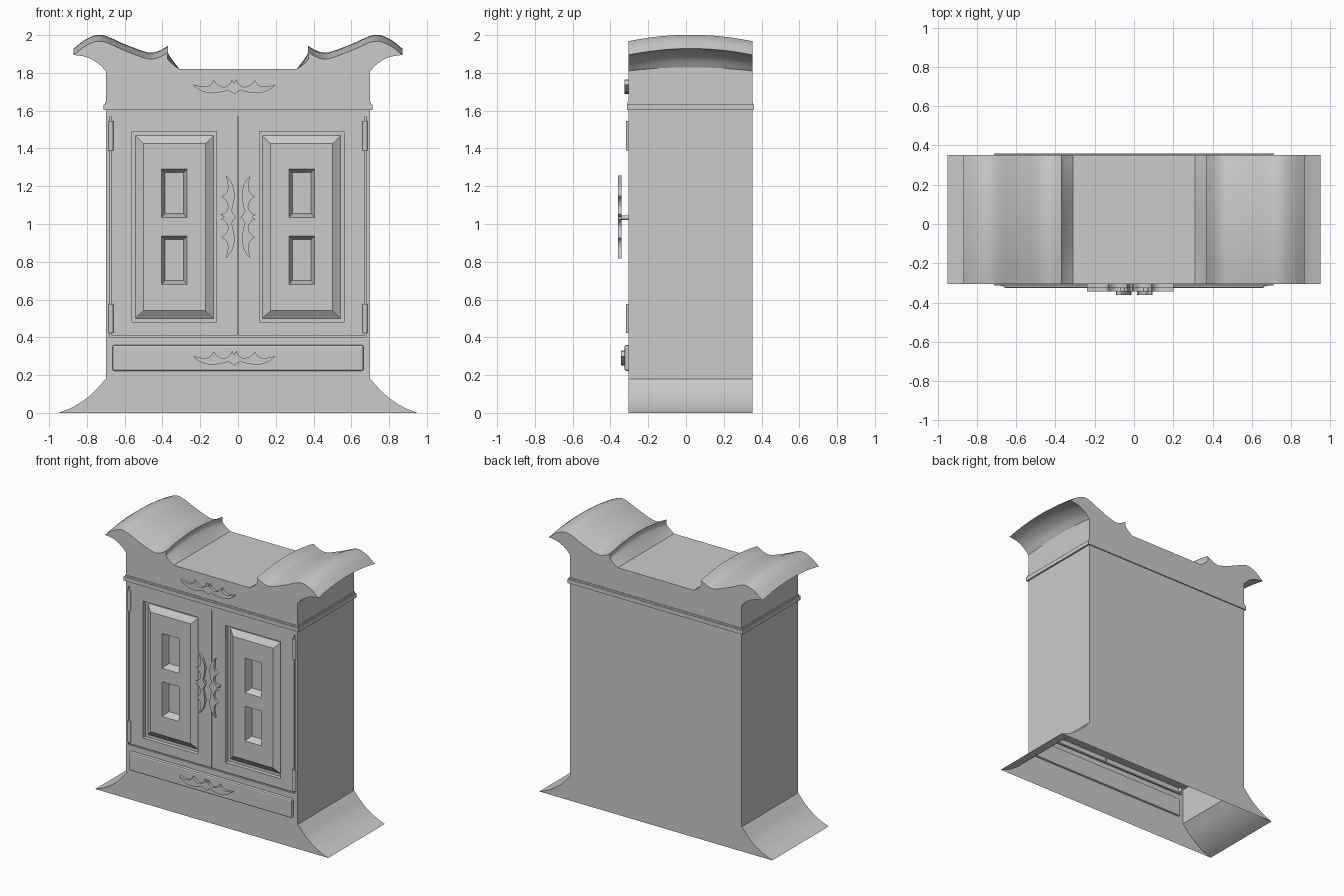
import bpy, bmesh, math
from mathutils import Vector

if "Cube" in bpy.data.objects:
    bpy.data.objects.remove(bpy.data.objects["Cube"])

FRONT, BACK = -0.305, 0.352


def finish(name, bm, smooth=True):
    bmesh.ops.recalc_face_normals(bm, faces=bm.faces)
    me = bpy.data.meshes.new(name)
    bm.to_mesh(me)
    bm.free()
    ob = bpy.data.objects.new(name, me)
    bpy.context.collection.objects.link(ob)
    return ob


def activate(ob):
    bpy.ops.object.select_all(action='DESELECT')
    ob.select_set(True)
    bpy.context.view_layer.objects.active = ob


def frustum(name, x0, x1, z0, z1, ya, yb, inset=0.0):
    """Block from rectangle at ya to the same rectangle inset at yb."""
    bm = bmesh.new()
    rings = []
    for y, i in ((ya, 0), (yb, inset)):
        rings.append([bm.verts.new(p) for p in ((x0 + i, y, z0 + i), (x1 - i, y, z0 + i),
                                                (x1 - i, y, z1 - i), (x0 + i, y, z1 - i))])
    a, b = rings
    bm.faces.new(a)
    bm.faces.new(b)
    for k in range(4):
        bm.faces.new((a[k], a[(k + 1) % 4], b[(k + 1) % 4], b[k]))
    return finish(name, bm)


def boolean(ob, tool, op='DIFFERENCE'):
    m = ob.modifiers.new("bool", 'BOOLEAN')
    m.object, m.operation, m.solver = tool, op, 'EXACT'
    activate(ob)
    bpy.ops.object.modifier_apply(modifier=m.name)
    bpy.data.objects.remove(tool, do_unlink=True)


def spline(pts, n=5):
    """Smooth curve through 2D points."""
    p = [Vector(q) for q in pts]
    p = [2 * p[0] - p[1]] + p + [2 * p[-1] - p[-2]]
    out = []
    for i in range(1, len(p) - 2):
        a, b, c, d = p[i - 1:i + 3]
        for k in range(n):
            t = k / n
            out.append(0.5 * (2 * b + (c - a) * t + (2 * a - 5 * b + 4 * c - d) * t * t
                              + (3 * b - a - 3 * c + d) * t ** 3))
    return [tuple(q) for q in out] + [tuple(pts[-1])]


# Cabinet body: mirrored outline with flared foot and curled top, bowed front to back
half = (spline([(.95, 0), (.87, .033), (.78, .095), (.70, .18)], 4)
        + spline([(.70, 1.81), (.74, 1.85), (.80, 1.883), (.87, 1.895)], 3)
        + spline([(.87, 1.895), (.80, 1.947), (.72, 1.967), (.60, 1.918), (.48, 1.875),
                  (.42, 1.882), (.37, 1.91)], 4)[1:]
        + spline([(.37, 1.91), (.373, 1.875), (.345, 1.845), (.31, 1.82)], 3)[1:])
outline = half + [(-x, z) for x, z in reversed(half)]
bm = bmesh.new()
rows = []
SEG = 12
for j in range(SEG + 1):
    t = j / SEG
    y = FRONT + (BACK - FRONT) * t
    bow = 0.034 * (1 - (2 * t - 1) ** 2)
    row = []
    for x, z in outline:
        f = max(0, min(1, (abs(x) - .31) / .06, (z - 1.77) / .07))
        row.append(bm.verts.new((x, y, z + bow * f)))
    rows.append(row)
n = len(outline)
for r, s in zip(rows, rows[1:]):
    for k in range(n):
        bm.faces.new((r[k], r[(k + 1) % n], s[(k + 1) % n], s[k]))
bm.faces.new(rows[0])
bm.faces.new(rows[-1])
body = finish("cabinet_body", bm)

# Door panels: recess, raised field, two sloped wells each
for s in (-1, 1):
    def rect(a, b):
        return min(s * a, s * b), max(s * a, s * b)
    boolean(body, frustum("recess", *rect(.113, .56), .48, 1.49, -.4, -.275))
    boolean(body, frustum("field", *rect(.12, .553), .49, 1.478, -.268, FRONT, .053), 'UNION')
    for z in (.68, 1.035):
        boolean(body, frustum("well", *rect(.268, .407), z, z + .257, FRONT - .002, -.25, .02))

# Grooves outlining the doors
for x0, x1, z0, z1 in ((-.003, .003, .405, 1.57), (-.678, -.670, .405, 1.57),
                       (.670, .678, .405, 1.57), (-.678, .678, .40, .409)):
    boolean(body, frustum("groove", x0, x1, z0, z1, -.4, FRONT + .012))

# Open underside
bm = bmesh.new()
bm.from_mesh(body.data)
bmesh.ops.delete(bm, geom=[f for f in bm.faces if all(v.co.z < 1e-4 for v in f.verts)],
                 context='FACES')
bm.to_mesh(body.data)
bm.free()
activate(body)
bpy.ops.object.shade_smooth_by_angle(angle=math.radians(30))

# Inner floor seen from below
bm = bmesh.new()
bm.faces.new([bm.verts.new(p) for p in ((-.70, FRONT, .45), (-.70, BACK, .45),
                                        (.70, BACK, .45), (.70, FRONT, .45))])
finish("inner_floor", bm)

# Cornice mouldings
frustum("cornice_band", -.713, .713, 1.603, 1.633, FRONT - .008, BACK + .008)
frustum("cornice_fillet", -.705, .705, 1.633, 1.645, FRONT - .004, BACK + .004)

# Drawer front with rounded edges
drawer = frustum("drawer_front", -.665, .665, .222, .36, -.326, -.29)
bev = drawer.modifiers.new("bevel", 'BEVEL')
bev.width, bev.segments = .01, 2


def cylinder(name, r, depth, loc, rot=(0, 0, 0)):
    bpy.ops.mesh.primitive_cylinder_add(vertices=12, radius=r, depth=depth,
                                        location=loc, rotation=rot)
    ob = bpy.context.object
    ob.name = name
    bpy.ops.object.shade_smooth_by_angle(angle=math.radians(40))


# Hinges
for x in (-.673, .673):
    for z in (.50, 1.467):
        cylinder("hinge", .013, .155, (x, FRONT, z))

# Winged ornament plates, used as crest, drawer pull and door pulls
wing = ([(0, .014), (.012, .034), (.02, .012)]
        + spline([(.02, .012), (.05, -.006), (.085, .004), (.11, .03)], 3)[1:]
        + spline([(.11, .03), (.125, .006), (.16, -.005), (.22, .006)], 3)[1:]
        + spline([(.22, .006), (.18, -.025), (.12, -.04), (.05, -.03)], 3)[1:]
        + [(.035, -.023), (.015, -.034), (0, -.045)])
shape = wing + [(-x, z) for x, z in reversed(wing[1:-1])]


def ornament(name, cx, cz, y0, y1, turn=0):
    bm = bmesh.new()
    pts = [(cx + u, cz + v) if not turn else (cx + turn * v, cz + u) for u, v in shape]
    f = bm.faces.new([bm.verts.new((x, y0, z)) for x, z in pts])
    new = bmesh.ops.extrude_face_region(bm, geom=[f])["geom"]
    bmesh.ops.translate(bm, vec=(0, y1 - y0, 0),
                        verts=[g for g in new if isinstance(g, bmesh.types.BMVert)])
    finish(name, bm)


ornament("crest_ornament", -.02, 1.732, -.325, -.303)
ornament("drawer_pull", -.02, .295, -.345, -.322)
for s, cx in ((-1, -.058), (1, .06)):
    ornament("door_pull", cx, 1.037, -.361, -.342, s)
    cylinder("door_pull_stem", .013, .05, (cx, -.322, 1.033), (math.pi / 2, 0, 0))
